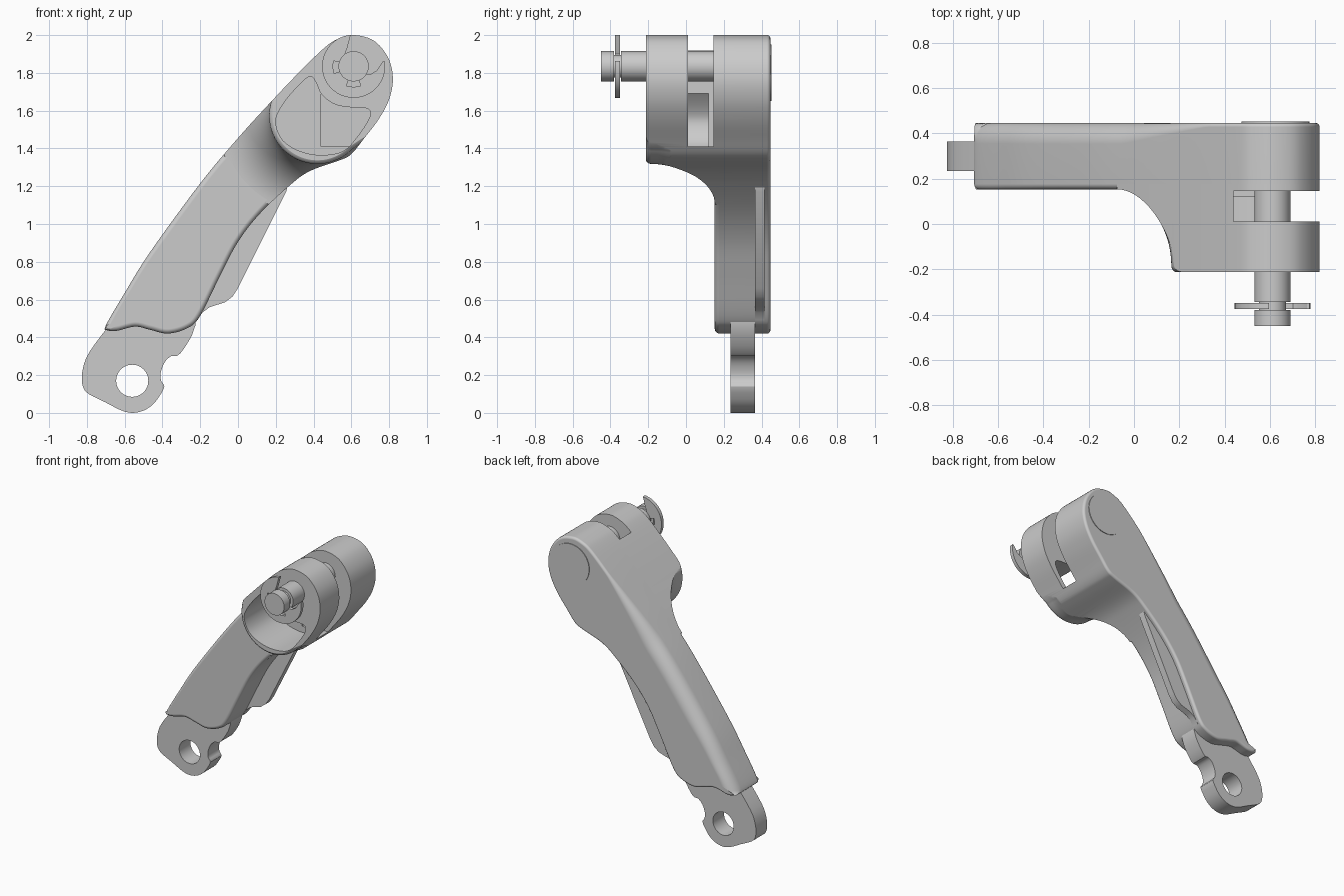
import bpy, bmesh, math
from mathutils import Vector as V

if "Cube" in bpy.data.objects:
    bpy.data.objects.remove(bpy.data.objects["Cube"])


def spline(pts, n=6):
    """Closed smooth curve through the points."""
    out, m = [], len(pts)
    for i in range(m):
        a, b, c, d = (V(pts[(i + k) % m]) for k in (-1, 0, 1, 2))
        for j in range(n):
            t = j / n
            out.append(0.5 * (2 * b + (c - a) * t + (2 * a - 5 * b + 4 * c - d) * t * t
                              + (3 * b - a - 3 * c + d) * t ** 3))
    return out


def normals(pts):
    """Outward normals of a closed x-z outline."""
    m = len(pts)
    area = sum(pts[i - 1].x * pts[i].y - pts[i].x * pts[i - 1].y for i in range(m))
    s = 1 if area > 0 else -1
    res = []
    for i in range(m):
        t = (pts[(i + 1) % m] - pts[i - 1]).normalized()
        res.append(V((t.y, -t.x)) * s)
    return res


def loft(name, rings):
    """Closed solid through rings of 3D points."""
    bm = bmesh.new()
    vs = [[bm.verts.new(p) for p in r] for r in rings]
    n = len(vs[0])
    for a, b in zip(vs, vs[1:]):
        for i in range(n):
            bm.faces.new((a[i], a[(i + 1) % n], b[(i + 1) % n], b[i]))
    bm.faces.new(vs[0])
    bm.faces.new(vs[-1])
    bmesh.ops.recalc_face_normals(bm, faces=bm.faces)
    me = bpy.data.meshes.new(name)
    bm.to_mesh(me)
    bm.free()
    ob = bpy.data.objects.new(name, me)
    bpy.context.collection.objects.link(ob)
    return ob


def prism(name, pts, y0, y1, front=None, back=None):
    """Outline extruded in y; front/back give the edge radius per point."""
    pts = [V(p) for p in pts]
    nrm = []
    for p, n in zip(pts, normals(pts)):
        if n.y > 0:  # near the acute lower corner, inset sideways only
            n = V((n.x, n.y * min(1, max(0, (p.y - .55) / .4))))
        nrm.append(n)
    rings = []
    ks = [k * math.pi / 10 for k in range(6)]

    def ring(y, rad, th, sgn):
        return [(p.x - n.x * r * (1 - math.sin(th)), y + sgn * r * (1 - math.cos(th)),
                 p.y - n.y * r * (1 - math.sin(th))) for p, n, r in zip(pts, nrm, rad)]
    zero = [0] * len(pts)
    rings += [ring(y0, front, t, 1) for t in ks] if front else [ring(y0, zero, 0, 1)]
    rings += [ring(y1, back, t, -1) for t in reversed(ks)] if back else [ring(y1, zero, 0, 1)]
    return loft(name, rings)


def circle(cx, cz, r, n=48):
    return [(cx + r * math.cos(2 * math.pi * i / n), cz + r * math.sin(2 * math.pi * i / n))
            for i in range(n)]


def boolean(ob, cutter, op):
    m = ob.modifiers.new(op, 'BOOLEAN')
    m.operation, m.object, m.solver = op, cutter, 'EXACT'
    bpy.context.view_layer.objects.active = ob
    bpy.ops.object.modifier_apply(modifier=m.name)
    bpy.data.objects.remove(cutter)


# Arm silhouette in x-z
ARM = [(-.70, .462), (-.60, .635), (-.466, .85), (-.2, 1.215), (0, 1.455), (.17, 1.642), (.33, 1.81),
       (.46, 1.935), (.53, 1.98), (.615, 2.0), (.72, 1.97), (.795, 1.88), (.82, 1.77), (.80, 1.66),
       (.745, 1.555), (.665, 1.45), (.60, 1.37), (.54, 1.338), (.38, 1.28), (.275, 1.205),
       (.116, 1.055), (0, .905), (-.095, .725), (-.2, .515), (-.265, .45), (-.37, .42),
       (-.465, .44), (-.545, .457), (-.64, .435), (-.69, .437)]
outline = spline(ARM)

# Arm slab: small front rounding, broad rounding along the rear outer edge
rear = []
for p, n in zip(outline, normals(outline)):
    w = max(0, n.dot(V((-.8, .6)))) ** 2 * min(1, max(0, (1.8 - p.y) / .4))
    rear.append(.018 + .075 * w)
arm = prism("arm", outline, .152, .447, [.025] * len(outline), rear)

# Head block: upper silhouette trimmed by a mould that flares into the arm
upper = [p for p in outline if p.y > .8]
head = prism("head", upper, -.213, .2)


def mould_ring(y, d, far_d=0):
    r = []
    for i in range(96):
        a = 2 * math.pi * (i + .37) / 96
        n = V((math.cos(a), math.sin(a)))
        far = n.dot(V((.66, .75))) > 0
        p = (V((.9, 2.1)) + n * (.45 + d)) if far else (V((.42, 1.573)) + n * (.255 + d))
        r.append((p.x, y, p.y))
    return r


rings = []
for k in range(5):
    t = k * math.pi / 8
    rings.append(mould_ring(-.215 + .03 * (1 - math.cos(t)), -.03 * (1 - math.sin(t))))
for k in range(1, 17):
    t = k * math.pi / 32
    rings.append(mould_ring(-.185 + .338 * math.sin(t), .28 * (1 - math.cos(t))))
rings.append(mould_ring(.25, .281))
boolean(head, loft("mould", rings), 'INTERSECT')

# Slot between the two cheeks, then the front pocket that opens into it
boolean(head, prism("slot", [(.44, 1.41), (1, 1.41), (1, 2.2), (.44, 2.2)], .01, .146), 'DIFFERENCE')
POCKET = [(.375, 1.78), (.41, 1.755), (.44, 1.69), (.5, 1.64), (.57, 1.62), (.67, 1.615),
          (.70, 1.595), (.69, 1.55), (.63, 1.46), (.555, 1.385), (.44, 1.365), (.33, 1.385),
          (.24, 1.44), (.20, 1.53), (.22, 1.605), (.29, 1.70)]
boolean(head, prism("pocket", spline(POCKET, 4), -.4, .12), 'DIFFERENCE')

# Lug plate with rounded foot, side notch and hole
LUG = [(-.82, .24), (-.826, .18), (-.82, .135), (-.79, .10), (-.70, .055), (-.62, .014), (-.56, 0),
       (-.50, .012), (-.45, .045), (-.415, .09), (-.39, .14), (-.407, .17), (-.41, .21),
       (-.39, .265), (-.355, .30), (-.305, .315), (-.225, .465), (-.25, .65), (-.4, .8),
       (-.66, .49), (-.785, .325)]
lug = prism("lug_plate", spline(LUG, 3), .235, .365)
boolean(lug, prism("hole", circle(-.56, .17, .085), 0, .6), 'DIFFERENCE')

# Thin fin along the inner edge
FIN = [(-.215, .49), (-.19, .53), (-.15, .56), (-.07, .585), (-.03, .615), (0, .66), (.255, 1.17),
       (.262, 1.2), (.1, 1.2), (-.25, .6)]
prism("fin", FIN, .365, .415)

# Pivot pin with clip groove, and its flush rear head
PX, PZ = .612, 1.835
steps = [(-.45, .08), (-.38, .08), (-.38, .06), (-.345, .06), (-.345, .08), (.25, .08)]
loft("pivot_pin", [[(x, y, z) for x, z in circle(PX, PZ, r)] for y, r in steps])
prism("pin_head", circle(.625, 1.80, .15), .4, .452)

# Open retaining clip
INNER = [(369, .155), (350, .125), (335, .1), (320, .062), (306, .06), (292, .06), (290, .11),
         (270, .11), (250, .11), (248, .06), (225, .06), (202, .06), (200, .11), (182, .11),
         (165, .11), (163, .06), (145, .06), (130, .062), (125, .08), (110, .1), (97, .155)]
polar = [(95 + i * 275 / 44, .167) for i in range(45)] + INNER
prism("retaining_clip", [(PX + r * math.cos(math.radians(a)), PZ + r * math.sin(math.radians(a)))
                         for a, r in polar], -.376, -.35)

# Smooth shading with crisp edges
for ob in bpy.context.scene.objects:
    ob.select_set(True)
    bpy.context.view_layer.objects.active = ob
bpy.ops.object.shade_smooth_by_angle(angle=math.radians(32))
for ob in (arm, head):
    wn = ob.modifiers.new("flat_caps", 'WEIGHTED_NORMAL')
    wn.keep_sharp = True
